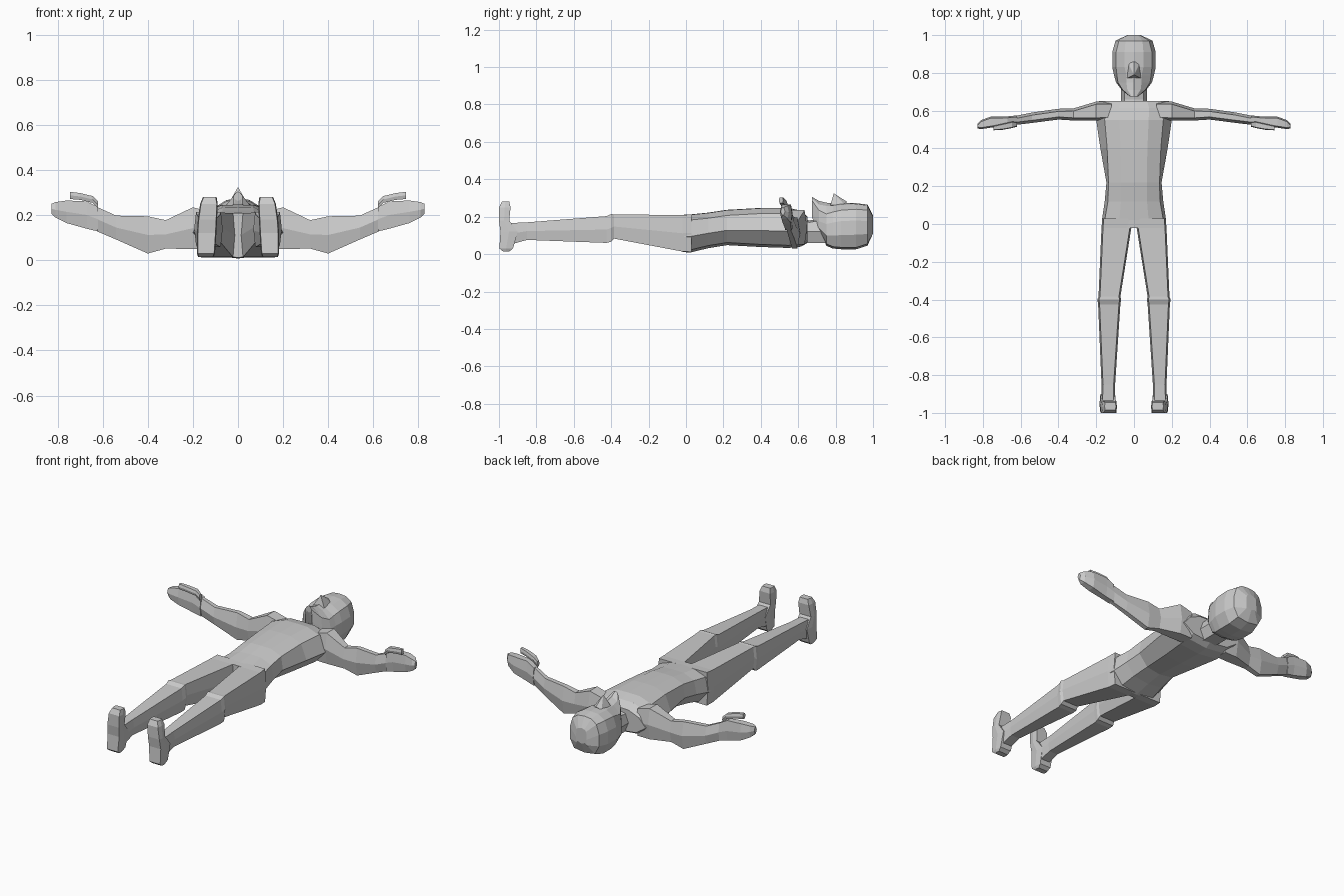
import bpy, bmesh
from mathutils import Vector

grey = bpy.data.materials.new("plain grey")
grey.diffuse_color = (0.6, 0.6, 0.6, 1)


def finish(name, bm, mirror):
    bmesh.ops.remove_doubles(bm, verts=bm.verts, dist=0.0005)
    bmesh.ops.recalc_face_normals(bm, faces=bm.faces)
    me = bpy.data.meshes.new(name)
    bm.to_mesh(me)
    bm.free()
    me.materials.append(grey)
    ob = bpy.data.objects.new(name, me)
    bpy.context.collection.objects.link(ob)
    if mirror:
        mod = ob.modifiers.new("mirror", 'MIRROR')
        mod.use_mirror_merge = False
    return ob


def loft(name, rings, mirror=False):
    """Skin a list of equal-length closed rings and cap both ends."""
    bm = bmesh.new()
    vs = [[bm.verts.new(p) for p in r] for r in rings]
    n = len(vs[0])
    for a, b in zip(vs, vs[1:]):
        for i in range(n):
            bm.faces.new((a[i], a[(i + 1) % n], b[(i + 1) % n], b[i]))
    bm.faces.new(vs[0])
    bm.faces.new(vs[-1])
    return finish(name, bm, mirror)


def symmetric(y, half):
    """Ring across x = 0 from its right half, listed from top to bottom."""
    left = [(-x, z) for x, z in reversed(half[1:-1])]
    return [Vector((x, y, z)) for x, z in half + left]


def hexagon(a0, a1, b0, b1, bulge=0.0):
    """Box section with bulged sides, in two coordinates."""
    m, c = (b0 + b1) / 2, bulge
    return [(a0 + c, b0), (a1 - c, b0), (a1, m), (a1 - c, b1), (a0 + c, b1), (a0, m)]


# Torso: y, front half width, widest half width, back half width, bottom, top
torso = [(-0.02, 0.155, 0.17, 0.10, 0.012, 0.21),
         (0.02, 0.155, 0.17, 0.11, 0.008, 0.212),
         (0.12, 0.138, 0.155, 0.10, 0.032, 0.222),
         (0.22, 0.135, 0.146, 0.09, 0.048, 0.237),
         (0.40, 0.142, 0.178, 0.11, 0.038, 0.247),
         (0.55, 0.155, 0.20, 0.13, 0.033, 0.247),
         (0.615, 0.16, 0.20, 0.13, 0.04, 0.232),
         (0.65, 0.14, 0.185, 0.12, 0.06, 0.20)]
loft("torso", [symmetric(y, [(0, t), (f * 0.5, t - 0.002), (f, t - 0.03),
                             (w, b + (t - b) * 0.42), (k, b + 0.014), (0, b)])
               for y, f, w, k, b, t in torso])

# Neck
loft("neck", [symmetric(y, [(0, t), (0.05, t - 0.01), (0.07, 0.12), (0.045, b), (0, b)])
              for y, b, t in [(0.60, 0.06, 0.19), (0.66, 0.06, 0.18), (0.78, 0.06, 0.2)]])

# Head: y, crown z, inner face (x, z), cheek (x, z), side half width, back half width, back z
head = [(0.675, 0.305, 0.012, 0.298, 0.02, 0.285, 0.022, 0.015, 0.262),
        (0.71, 0.285, 0.035, 0.265, 0.06, 0.235, 0.065, 0.05, 0.15),
        (0.75, 0.275, 0.04, 0.258, 0.085, 0.215, 0.095, 0.07, 0.045),
        (0.785, 0.272, 0.04, 0.258, 0.09, 0.225, 0.105, 0.075, 0.03),
        (0.83, 0.275, 0.05, 0.262, 0.095, 0.235, 0.115, 0.08, 0.026),
        (0.91, 0.272, 0.05, 0.268, 0.095, 0.24, 0.115, 0.08, 0.026),
        (0.97, 0.265, 0.045, 0.26, 0.08, 0.235, 0.098, 0.07, 0.045),
        (1.0, 0.205, 0.02, 0.20, 0.032, 0.19, 0.036, 0.025, 0.11)]
loft("head", [symmetric(y, [(0, c), (ix, iz), (kx, kz), (s, kz * 0.75), (s, kz * 0.4 + b * 0.3),
                            (w, b + 0.01), (0, b)])
              for y, c, ix, iz, kx, kz, s, w, b in head])

# Nose wedge
bm = bmesh.new()
for p in [(0, 0.79, 0.325), (0.036, 0.772, 0.262), (-0.036, 0.772, 0.262),
          (0, 0.86, 0.28), (0.03, 0.85, 0.262), (-0.03, 0.85, 0.262), (0, 0.80, 0.25)]:
    bm.verts.new(p)
bmesh.ops.convex_hull(bm, input=bm.verts)
finish("nose", bm, False)

# Legs: y, inner x, outer x, bottom, top
leg = [(0.03, 0.004, 0.168, 0.012, 0.212), (-0.02, 0.014, 0.172, 0.014, 0.209),
       (-0.385, 0.072, 0.188, 0.083, 0.212), (-0.40, 0.068, 0.194, 0.066, 0.214),
       (-0.425, 0.072, 0.19, 0.06, 0.203), (-0.85, 0.10, 0.172, 0.076, 0.17),
       (-0.96, 0.10, 0.175, 0.045, 0.165)]
loft("leg", [[Vector((x, y, z)) for x, z in hexagon(i, o, b, t, 0.008)]
             for y, i, o, b, t in leg], True)

# Feet, toes pointing up: z, inner x, outer x, sole y, instep y
foot = [(0.014, 0.108, 0.177, -0.978, -0.945), (0.03, 0.102, 0.182, -0.998, -0.925),
        (0.12, 0.096, 0.182, -0.992, -0.90), (0.18, 0.093, 0.178, -1.0, -0.945),
        (0.25, 0.09, 0.168, -1.0, -0.938), (0.28, 0.095, 0.156, -0.985, -0.945)]
loft("foot", [[Vector((x, y, z)) for x, y in hexagon(i, o, s, t, 0.004)]
              for z, i, o, s, t in foot], True)

# Arms: x, front y, back y, bottom, top
arm = [(0.12, 0.55, 0.648, 0.05, 0.215), (0.20, 0.548, 0.648, 0.05, 0.235),
       (0.32, 0.548, 0.612, 0.052, 0.178), (0.40, 0.553, 0.61, 0.03, 0.195),
       (0.54, 0.535, 0.59, 0.092, 0.198), (0.64, 0.523, 0.57, 0.135, 0.243)]
loft("arm", [[Vector((x, y, z)) for y, z in hexagon(f, k, b, t, 0.014)]
             for x, f, k, b, t in arm], True)

# Hands
hand = [(0.62, 0.523, 0.575, 0.128, 0.235), (0.67, 0.52, 0.57, 0.14, 0.262),
        (0.76, 0.51, 0.568, 0.165, 0.265), (0.81, 0.502, 0.55, 0.19, 0.258),
        (0.828, 0.506, 0.53, 0.208, 0.25)]
loft("hand", [[Vector((x, y, z)) for y, z in hexagon(f, k, b, t, 0.008)]
              for x, f, k, b, t in hand], True)

# Thumbs
thumb = [(0.62, 0.515, 0.54, 0.23, 0.262), (0.645, 0.508, 0.542, 0.255, 0.285),
         (0.70, 0.498, 0.53, 0.268, 0.298), (0.745, 0.496, 0.52, 0.272, 0.304)]
loft("thumb", [[Vector((x, y, z)) for y, z in hexagon(f, k, b, t, 0.004)]
               for x, f, k, b, t in thumb], True)
